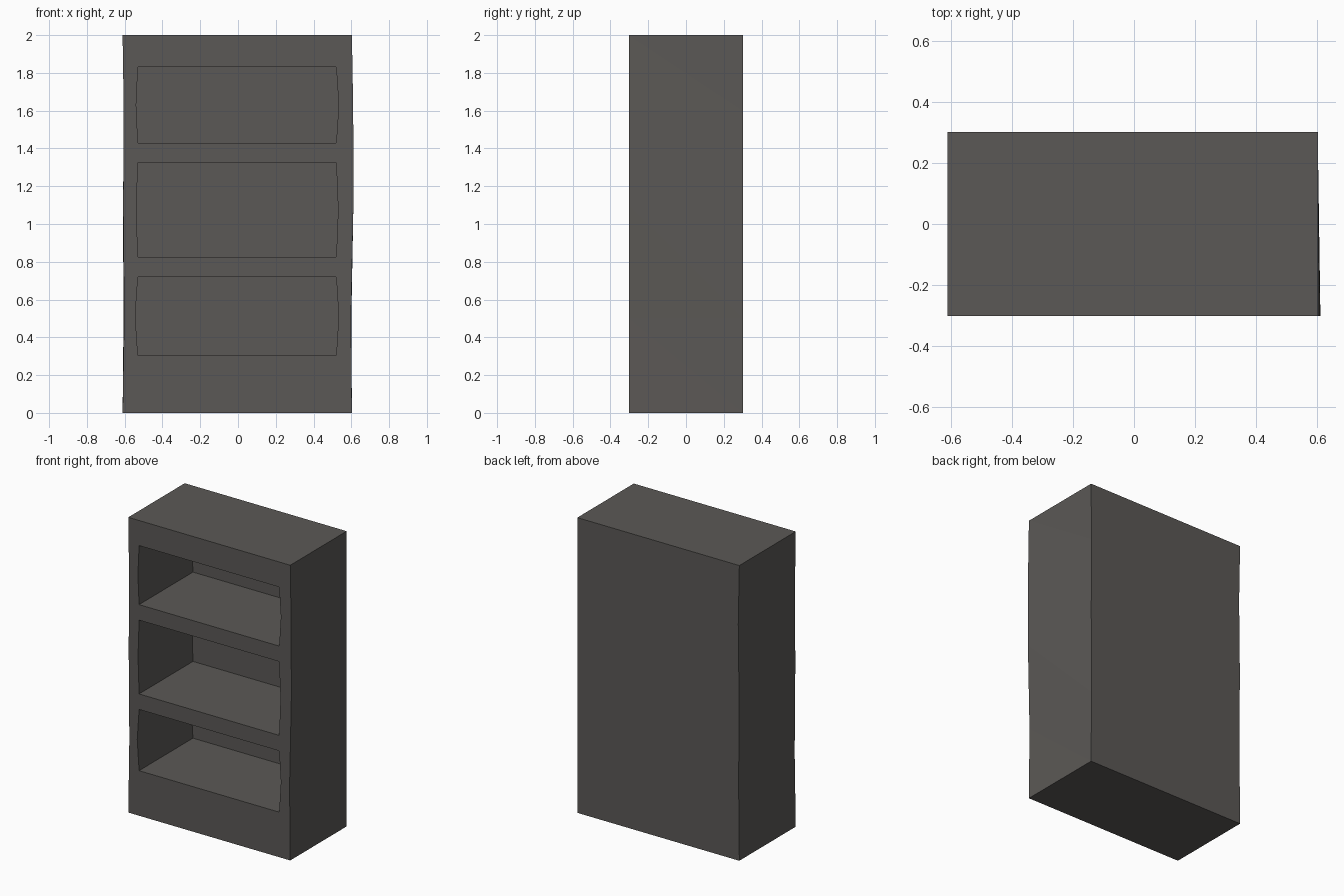
import bpy, bmesh

if "Cube" in bpy.data.objects:
    bpy.data.objects.remove(bpy.data.objects["Cube"])

wood = bpy.data.materials.new("dark grey wood")
wood.diffuse_color = (0.105, 0.099, 0.093, 1)
wood.use_nodes = True
wood.node_tree.nodes["Principled BSDF"].inputs["Base Color"].default_value = wood.diffuse_color


def loft(name, front, back, y0, y1):
    """Solid between a front and a back outline given as (x, z) points."""
    bm = bmesh.new()
    a = [bm.verts.new((x, y0, z)) for x, z in front]
    b = [bm.verts.new((x, y1, z)) for x, z in back]
    n = len(a)
    bm.faces.new(a)
    bm.faces.new(b[::-1])
    for i in range(n):
        j = (i + 1) % n
        # triangles, since the worn sides are slightly warped
        if abs(front[i][0] - front[j][0]) > 0.1:
            bm.faces.new((a[i], b[i], b[j], a[j]))
        else:
            bm.faces.new((a[i], b[i], b[j]))
            bm.faces.new((a[i], b[j], a[j]))
    bmesh.ops.recalc_face_normals(bm, faces=bm.faces)
    me = bpy.data.meshes.new(name)
    bm.to_mesh(me)
    bm.free()
    me.materials.append(wood)
    ob = bpy.data.objects.new(name, me)
    bpy.context.collection.objects.link(ob)
    return ob


# Carcass with gently wavy sides
zs = [0, 0.5, 1.1, 1.6, 2]
left = [-0.611] * 2 + [-0.608, -0.605, -0.611]
left[1] = -0.603
right_front = [0.603, 0.598, 0.611, 0.61, 0.603]
right_back = [0.603, 0.6, 0.602, 0.6, 0.603]
left_back = [-0.611, -0.606, -0.609, -0.603, -0.611]
front = list(zip(left, zs)) + list(zip(right_front, zs))[::-1]
back = list(zip(left_back, zs)) + list(zip(right_back, zs))[::-1]
case = loft("bookcase", front, back, -0.302, 0.302)

# Shelf openings with bowed ends: bottom, top, left bow, right bow
for z0, z1, bl, br in ((0.305, 0.72, 0.014, 0.013),
                       (0.825, 1.325, 0.008, 0.01),
                       (1.43, 1.83, 0.009, 0.013)):
    zm = (z0 + z1) / 2
    outline = [(-0.53, z0), (-0.53 - bl, zm), (-0.53, z1),
               (0.52, z1), (0.52 + br, zm), (0.52, z0)]
    cutter = loft("shelf_cutter", outline, outline, -0.4, 0.275)
    cutter.hide_render = True
    mod = case.modifiers.new("opening", "BOOLEAN")
    mod.operation = "DIFFERENCE"
    mod.solver = "EXACT"
    mod.object = cutter
    bpy.context.view_layer.objects.active = case
    bpy.ops.object.modifier_apply(modifier=mod.name)
    bpy.data.objects.remove(cutter)
